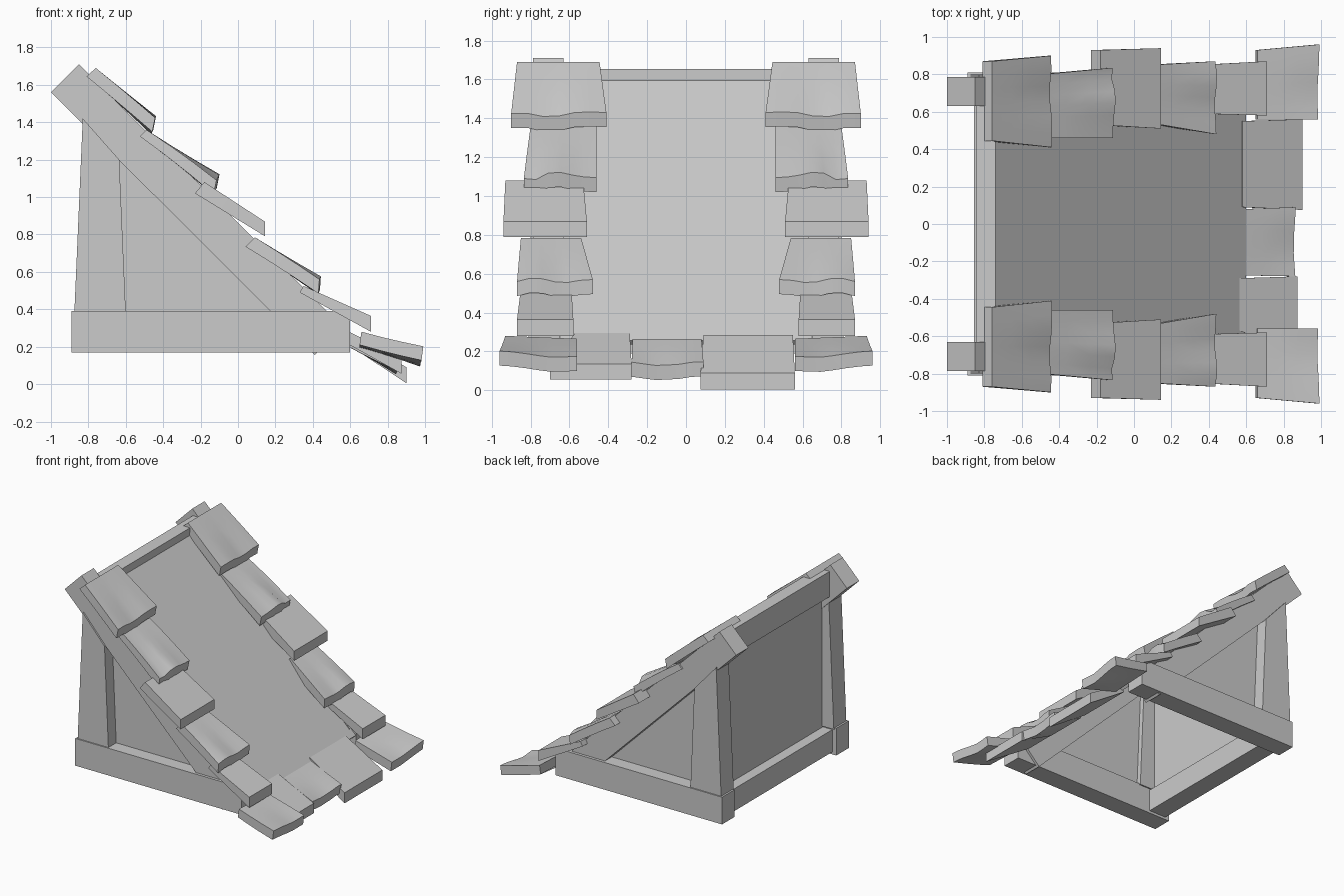
import bpy, bmesh

if "Cube" in bpy.data.objects:
    bpy.data.objects.remove(bpy.data.objects["Cube"])


def add_mesh(name, verts, faces):
    me = bpy.data.meshes.new(name)
    me.from_pydata(verts, [], faces)
    bm = bmesh.new()
    bm.from_mesh(me)
    bmesh.ops.recalc_face_normals(bm, faces=bm.faces)
    bm.to_mesh(me)
    bm.free()
    ob = bpy.data.objects.new(name, me)
    bpy.context.collection.objects.link(ob)
    return ob


def prism(name, profile, y0, y1):
    """Extrude an (x, z) profile along y."""
    n = len(profile)
    verts = [(x, y0, z) for x, z in profile] + [(x, y1, z) for x, z in profile]
    faces = [tuple(range(n)), tuple(range(n, 2 * n))]
    faces += [(i, (i + 1) % n, n + (i + 1) % n, n + i) for i in range(n)]
    return add_mesh(name, verts, faces)


def rect(x0, x1, z0, z1):
    return [(x0, z0), (x1, z0), (x1, z1), (x0, z1)]


def tile(name, prof, y_top, y_low, wave=(0, 0), side=1, rows=4, tilt=0.0):
    """Shingle: prof = upper-top, upper-bottom, lower-top, lower-bottom (x, z).
    wave = height offsets over the lower edge, fading towards the upper edge."""
    ut, ub, lt, lb = prof
    cols = len(wave)
    verts = []
    for up, low in ((ut, lt), (ub, lb)):
        for r in range(rows):
            t = r / (rows - 1)
            for c in range(cols):
                s = c / (cols - 1)
                w = wave[c] * t * t
                ya = y_top[0] + (y_low[0] - y_top[0]) * t
                yb = y_top[1] + (y_low[1] - y_top[1]) * t
                verts.append((up[0] + (low[0] - up[0]) * t + w * 0.5,
                              side * (ya + (yb - ya) * s),
                              up[1] + (low[1] - up[1]) * t + w + tilt * (s - 1)))
    k = rows * cols
    faces = []
    for r in range(rows - 1):
        for c in range(cols - 1):
            a = r * cols + c
            q = (a, a + 1, a + cols + 1, a + cols)
            faces += [q, tuple(i + k for i in q)]
        for c in (0, cols - 1):
            a = r * cols + c
            faces.append((a, a + cols, a + cols + k, a + k))
    for c in range(cols - 1):
        for a in (c, (rows - 1) * cols + c):
            faces.append((a, a + 1, a + 1 + k, a + k))
    ob = add_mesh(name, verts, faces)
    bpy.ops.object.select_all(action='DESELECT')
    ob.select_set(True)
    bpy.context.view_layer.objects.active = ob
    bpy.ops.object.shade_smooth_by_angle(angle=0.6)
    return ob


# Wavy lower edges, inner side to outer side
W1 = (0, 0.003, 0.0, -0.018, -0.02, -0.004, -0.006)
W2 = (-0.015, -0.012, -0.002, 0.012, 0.008, -0.025, -0.02)
W4 = (0, -0.004, -0.015, -0.012, 0.004, 0.006, -0.01)
W6 = (0, -0.006, -0.01, -0.004, 0.004, 0.01, 0.012)
FLAT = (0, 0)

# name, profile, y range at upper edge, y range at lower edge, wave, tilt
SIDE_TILES = [
    ("ridge_tile", [(-.76, 1.69), (-.81, 1.645), (-.44, 1.43), (-.455, 1.355)],
     (.445, .87), (.41, .90), W1, 0),
    ("upper_tile", [(-.49, 1.36), (-.525, 1.325), (-.105, 1.11), (-.12, 1.035)],
     (.46, .80), (.46, .835), W2, 0),
    ("middle_tile", [(-.18, 1.08), (-.23, 1.02), (.145, .868), (.145, .79)],
     (.53, .93), (.51, .94), FLAT, 0),
    ("lower_tile", [(.09, .785), (.04, .735), (.44, .57), (.435, .495)],
     (.54, .85), (.48, .87), W4, 0),
    ("eave_tile", [(.35, .525), (.33, .49), (.71, .365), (.71, .28)],
     (.59, .85), (.58, .87), FLAT, 0),
    ("corner_tile", [(.66, .28), (.65, .21), (.985, .19), (.975, .115)],
     (.56, .93), (.56, .96), W6, .015),
]

# Mirrored frame, side walls and tile columns
for side, tag in ((-1, "front"), (1, "back")):
    prism(tag + "_base_beam", rect(-.89, .60, .17, .39), side * .65, side * .81)
    prism(tag + "_post", [(-.875, .38), (-.60, .38), (-.635, 1.20), (-.83, 1.42)],
          side * .64, side * .80)
    prism(tag + "_rafter", [(-1.0, 1.56), (.41, .155), (.56, .305), (-.85, 1.71)],
          side * .63, side * .787)
    prism(tag + "_side_wall", [(-.72, .3), (.35, .3), (-.72, 1.4)],
          side * .68, side * .70)
    for name, prof, yt, yl, wave, tilt in SIDE_TILES:
        tile(tag + "_" + name, prof, yt, yl, wave, side, tilt=tilt)

# Cross members, rear wall and roof board
prism("cross_beam", rect(-.855, -.70, .19, .37), -.66, .66)
prism("ridge_beam", rect(-.845, -.74, 1.45, 1.655), -.64, .64)
prism("rear_wall", rect(-.77, -.74, .3, 1.5), -.66, .66)
prism("roof_board", [(-.76, 1.615), (-.76, 1.575), (.58, .235), (.60, .255)], -.66, .66)

# Row of tiles along the eave
tile("eave_row_right", [(.58, .285), (.56, .23), (.90, .09), (.90, .005)],
     (.09, .55), (.075, .56), FLAT)
tile("eave_row_middle", [(.60, .265), (.59, .20), (.86, .14), (.85, .065)],
     (-.275, .08), (-.28, .09), (0.005, -.004, -.012, -.01, -.006, 0.004, .006))
tile("eave_row_left", [(.565, .295), (.56, .23), (.875, .135), (.875, .055)],
     (-.57, -.29), (-.70, -.28), FLAT)
